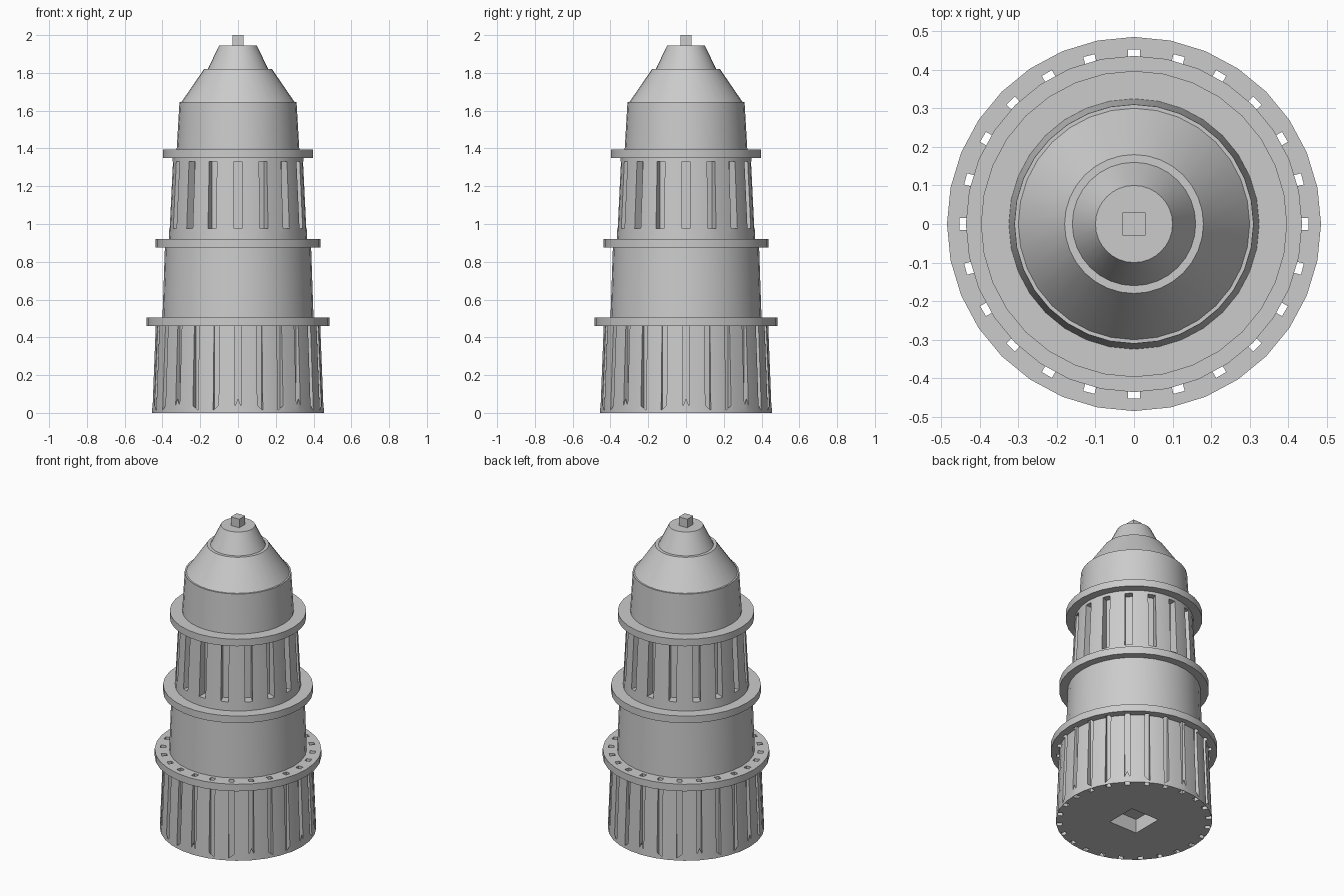
import bpy, bmesh, math
from mathutils import Matrix

if "Cube" in bpy.data.objects:
    bpy.data.objects.remove(bpy.data.objects["Cube"])

grey = bpy.data.materials.new("light grey")
grey.use_nodes = True
colour = (0.6, 0.6, 0.6, 1)
grey.diffuse_color = colour
grey.node_tree.nodes["Principled BSDF"].inputs["Base Color"].default_value = colour


def finish(name, bm):
    mesh = bpy.data.meshes.new(name)
    bm.to_mesh(mesh)
    bm.free()
    mesh.materials.append(grey)
    ob = bpy.data.objects.new(name, mesh)
    bpy.context.collection.objects.link(ob)
    return ob


def drum(name, z0, z1, r0, r1):
    """Tapered round section between two heights."""
    bm = bmesh.new()
    bmesh.ops.create_cone(bm, cap_ends=True, segments=32, radius1=r0, radius2=r1,
                          depth=z1 - z0, matrix=Matrix.Translation((0, 0, (z0 + z1) / 2)))
    return finish(name, bm)


def add_box(bm, x0, x1, width, z0, z1, angle=0):
    place = (Matrix.Rotation(angle, 4, 'Z')
             @ Matrix.Translation(((x0 + x1) / 2, 0, (z0 + z1) / 2))
             @ Matrix.Diagonal((x1 - x0, width, z1 - z0, 1)))
    bmesh.ops.create_cube(bm, size=1, matrix=place)


def box_ring(name, count, *dims):
    """Evenly spaced radial boxes used to cut slots."""
    bm = bmesh.new()
    for i in range(count):
        add_box(bm, *dims, angle=i * math.tau / count)
    ob = finish(name, bm)
    ob.hide_render = True
    return ob


def cut(ob, cutter):
    mod = ob.modifiers.new("cut", 'BOOLEAN')
    mod.object = cutter
    mod.operation = 'DIFFERENCE'
    mod.solver = 'EXACT'
    bpy.context.view_layer.objects.active = ob
    bpy.ops.object.modifier_apply(modifier=mod.name)


# Tapered body sections
base = drum("slotted_base", 0, 0.46, 0.455, 0.437)
middle = drum("middle_body", 0.50, 0.88, 0.40, 0.387)
grip = drum("slotted_upper_body", 0.91, 1.36, 0.367, 0.345)
shoulder = drum("shoulder_body", 1.39, 1.645, 0.325, 0.31)
cone = drum("nose_cone", 1.645, 1.82, 0.30, 0.18)
tip = drum("nose_tip", 1.82, 1.945, 0.16, 0.10)

# Flanges between the sections
lower_flange = drum("lower_flange", 0.46, 0.505, 0.485, 0.485)
middle_flange = drum("middle_flange", 0.875, 0.92, 0.436, 0.436)
upper_flange = drum("upper_flange", 1.35, 1.395, 0.397, 0.397)

# Square pin on top
bm = bmesh.new()
add_box(bm, -0.03, 0.03, 0.06, 1.94, 2.0)
pin = finish("top_pin", bm)

# Slots in the base and lower flange, pockets in the upper body, socket underneath
base_slots = box_ring("base_slot_cutter", 24, 0.42, 0.452, 0.03, -0.05, 0.6)
pockets = box_ring("pocket_cutter", 16, 0.305, 0.45, 0.045, 0.975, 1.33)
socket = box_ring("socket_cutter", 1, -0.1, 0.1, 0.2, -0.1, 0.09)
cut(base, base_slots)
cut(lower_flange, base_slots)
cut(grip, pockets)
cut(base, socket)
for cutter in (base_slots, pockets, socket):
    bpy.data.objects.remove(cutter)

# Smooth round walls with crisp rims
bpy.ops.object.select_all(action='DESELECT')
for ob in (base, middle, grip, shoulder, cone, tip,
           lower_flange, middle_flange, upper_flange):
    ob.select_set(True)
bpy.context.view_layer.objects.active = base
bpy.ops.object.shade_smooth_by_angle(angle=math.radians(30))
